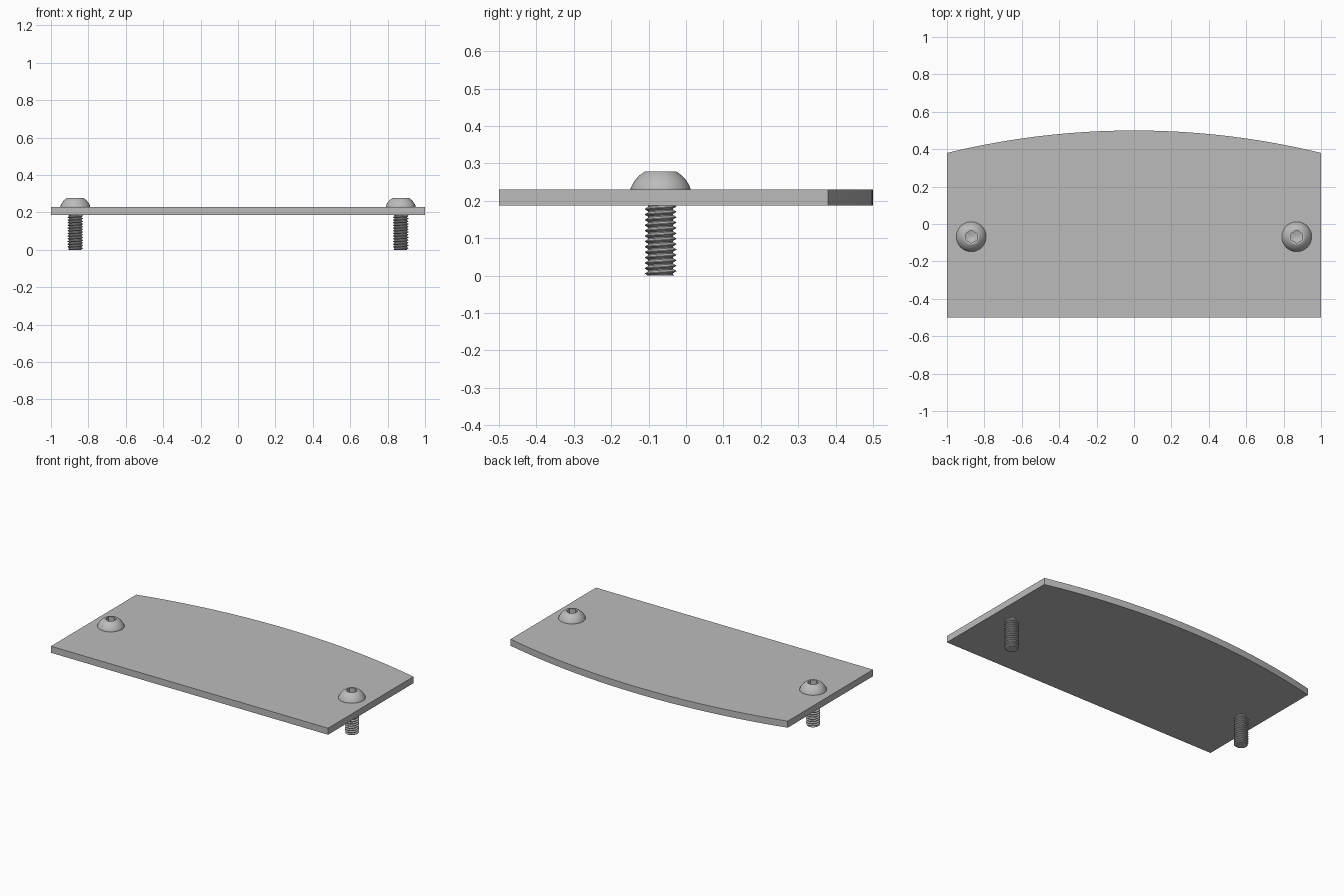
import bpy, bmesh
from math import pi, tau, sin, cos, sqrt, radians

cube = bpy.data.objects.get("Cube")
if cube:
    bpy.data.objects.remove(cube, do_unlink=True)

GREY = (0.5, 0.5, 0.5, 1)
metal = bpy.data.materials.new("grey metal")
metal.use_nodes = True
metal.diffuse_color = GREY
metal.node_tree.nodes["Principled BSDF"].inputs["Base Color"].default_value = GREY

PLATE_BOTTOM, PLATE_TOP = 0.187, 0.23
SCREW_X, SCREW_Y = 0.87, -0.068


def finish(bm, name, location=(0, 0, 0)):
    bmesh.ops.recalc_face_normals(bm, faces=bm.faces)
    mesh = bpy.data.meshes.new(name)
    bm.to_mesh(mesh)
    bm.free()
    mesh.materials.append(metal)
    obj = bpy.data.objects.new(name, mesh)
    obj.location = location
    bpy.context.collection.objects.link(obj)
    bpy.ops.object.select_all(action="DESELECT")
    obj.select_set(True)
    bpy.context.view_layer.objects.active = obj
    bpy.ops.object.shade_smooth_by_angle(angle=radians(28))
    return obj


def round_surface(rows, point, segments=48):
    """Closed skin around z; point(row, angle) gives (radius, height)."""
    bm = bmesh.new()
    grid = []
    for row in rows:
        ring = []
        for i in range(segments + 1):
            a = tau * i / segments
            r, z = point(row, a)
            ring.append(bm.verts.new((r * cos(a), r * sin(a), z)))
        grid.append(ring)
    for low, high in zip(grid, grid[1:]):
        for i in range(segments):
            bm.faces.new((low[i], low[i + 1], high[i + 1], high[i]))
    bmesh.ops.remove_doubles(bm, verts=bm.verts, dist=1e-5)
    bmesh.ops.holes_fill(bm, edges=[e for e in bm.edges if e.is_boundary], sides=0)
    return bm


# Plate with a bowed rear edge
bm = bmesh.new()
bow = 4.227
outline = [(-1, -0.5), (1, -0.5)]
for i in range(49):
    x = 1 - i / 24
    outline.append((x, 0.5 - bow + sqrt(bow * bow - x * x)))
face = bm.faces.new([bm.verts.new((x, y, PLATE_BOTTOM)) for x, y in outline])
side = bmesh.ops.extrude_face_region(bm, geom=[face])
top = [v for v in side["geom"] if isinstance(v, bmesh.types.BMVert)]
bmesh.ops.translate(bm, verts=top, vec=(0, 0, PLATE_TOP - PLATE_BOTTOM))
finish(bm, "plate")

# Button head: domed profile, flat top, hexagonal socket
DOME_CENTRE, DOME_RADIUS, HEAD_TOP = 0.204, 0.0851, 0.278
head_rows = [(0.03, PLATE_TOP, False), (0.08, PLATE_TOP, False)]
for i in range(11):
    z = 0.233 + (HEAD_TOP - 0.233) * i / 10
    head_rows.append((sqrt(DOME_RADIUS ** 2 - (z - DOME_CENTRE) ** 2), z, False))
head_rows += [(0.0295, HEAD_TOP, True), (0.0295, 0.248, True), (0.003, 0.24, False)]


def head_point(row, a):
    r, z, hexagonal = row
    if hexagonal:
        r /= cos((a + pi / 6) % (pi / 3) - pi / 6)
    return r, z


# Threaded shank: ridge radius follows a helix
PITCH, CREST, ROOT, SHANK_TOP = 0.0144, 0.042, 0.0335, 0.2
STOPS = (0.0, 0.2, 0.55, 0.65)


def thread_point(row, a):
    z = min(max((row + a / tau) * PITCH, 0), SHANK_TOP)
    phase = (z / PITCH - a / tau) % 1
    if phase > 0.9999:
        phase = 0
    rise = min(max((phase - 0.2) / 0.35, 0), 1, max((1 - phase) / 0.35, 0))
    r = ROOT + (CREST - ROOT) * rise
    return min(r, 0.036 + z), z


turns = int(SHANK_TOP / PITCH) + 2
thread_rows = [k + s for k in range(-1, turns) for s in STOPS]

for name, sx in (("left", 1), ("right", -1)):
    spot = (sx * SCREW_X, SCREW_Y, 0)
    finish(round_surface(head_rows, head_point), name + "_screw_head", spot)
    finish(round_surface(thread_rows, thread_point, 32), name + "_screw_thread", spot)
